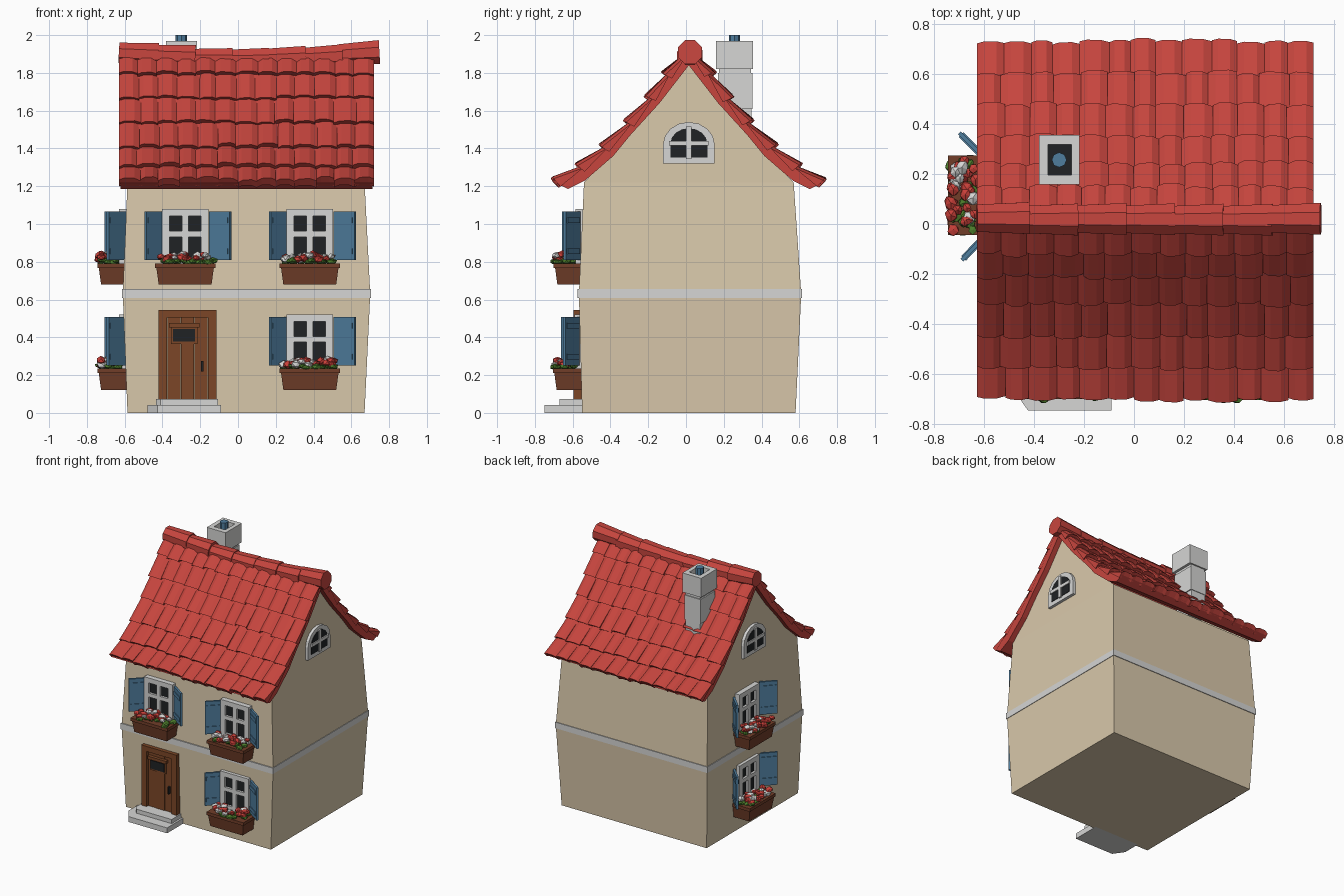
import bpy, bmesh, math, random
from mathutils import Matrix, Vector

if "Cube" in bpy.data.objects:
    bpy.data.objects.remove(bpy.data.objects["Cube"])

random.seed(4)
R = random.uniform


def mat(name, r, g, b):
    m = bpy.data.materials.new(name)
    m.diffuse_color = (r, g, b, 1)
    m.use_nodes = True
    m.node_tree.nodes["Principled BSDF"].inputs["Base Color"].default_value = m.diffuse_color
    return m


CREAM = mat("cream plaster", 0.70, 0.585, 0.41)
RED = mat("roof red", 0.57, 0.06, 0.048)
WHITE = mat("pale grey", 0.67, 0.67, 0.66)
BLUE = mat("shutter blue", 0.078, 0.205, 0.34)
WOOD = mat("door brown", 0.20, 0.062, 0.02)
POT = mat("planter brown", 0.165, 0.048, 0.022)
DARK = mat("dark glass", 0.014, 0.016, 0.018)
GREEN = mat("leaf green", 0.075, 0.21, 0.025)
BLOOM = mat("flower red", 0.58, 0.05, 0.04)


def finish(name, bm, mats, M=Matrix()):
    bmesh.ops.recalc_face_normals(bm, faces=bm.faces)
    me = bpy.data.meshes.new(name)
    bm.to_mesh(me)
    bm.free()
    ob = bpy.data.objects.new(name, me)
    bpy.context.collection.objects.link(ob)
    for m in (mats if isinstance(mats, list) else [mats]):
        me.materials.append(m)
    ob.matrix_world = M
    return ob


def prism(name, outline, a, b, m, M=Matrix(), axis=1):
    """Extrude a 2D outline along an axis between a and b."""
    bm = bmesh.new()
    rings = []
    for t in (a, b):
        ring = []
        for p in outline:
            c = list(p)
            c.insert(axis, t)
            ring.append(bm.verts.new(c))
        rings.append(ring)
    n = len(outline)
    bm.faces.new(rings[0])
    bm.faces.new(rings[1][::-1])
    for i in range(n):
        j = (i + 1) % n
        bm.faces.new((rings[0][i], rings[0][j], rings[1][j], rings[1][i]))
    return finish(name, bm, m, M)


def box(name, lo, hi, m, M=Matrix(), taper=0):
    """Box between corners; taper narrows the foot in x and at the front."""
    bm = bmesh.new()
    bmesh.ops.create_cube(bm, size=1)
    for v in bm.verts:
        s = [c > 0 for c in v.co]
        v.co = [hi[k] if s[k] else lo[k] for k in range(3)]
        if taper and not s[2]:
            v.co.x += -taper if s[0] else taper
            v.co.y += 0 if s[1] else taper
    return finish(name, bm, m, M)


# ---- walls: bulging storeys and gables ----
YC = 0.015
RINGS = [(0.0, -0.585, 0.67, -0.55, 0.58), (0.63, -0.61, 0.70, -0.567, 0.61),
         (1.22, -0.585, 0.67, -0.54, 0.57)]
bm = bmesh.new()
rows = [[bm.verts.new((x, y, z)) for x, y in ((x0, y0), (x1, y0), (x1, y1), (x0, y1))]
        for z, x0, x1, y0, y1 in RINGS]
bm.faces.new(rows[0])
for a, b in zip(rows, rows[1:]):
    for i in range(4):
        j = (i + 1) % 4
        bm.faces.new((a[i], a[j], b[j], b[i]))
GABLE = [(-0.40, 1.375), (-0.31, 1.485), (-0.155, 1.655), (0, 1.86),
         (0.155, 1.655), (0.31, 1.485), (0.40, 1.375)]
for x, p, q in ((-0.585, rows[2][0], rows[2][3]), (0.67, rows[2][1], rows[2][2])):
    bm.faces.new([p] + [bm.verts.new((x, d + YC, z)) for d, z in GABLE] + [q])
finish("house_walls", bm, CREAM)

# ---- band between storeys ----
box("storey_band", (-0.614, -0.574, 0.608), (0.703, 0.614, 0.655), WHITE)

# ---- roof slab ----
TOP = [(0.02, 1.89), (0.11, 1.785), (0.20, 1.66), (0.31, 1.53), (0.44, 1.40),
       (0.57, 1.295), (0.70, 1.215)]
UNDER = [(0, 1.84), (0.155, 1.64), (0.31, 1.47), (0.40, 1.36), (0.55, 1.23), (0.64, 1.185)]
half = TOP + UNDER[::-1]
for s, side in ((-1, "front"), (1, "back")):
    prism(side + "_roof_slab", [(YC + s * d, z) for d, z in [(0, 1.9)] + half],
          -0.622, 0.712, RED, axis=0)

# ---- arched roof tiles, overlapping row by row ----
COLS, X0, X1 = 13, -0.63, 0.72
W = (X1 - X0) / COLS
for s, side in ((-1, "front"), (1, "back")):
    bm = bmesh.new()
    for up, low in zip(TOP, TOP[1:]):
        U, L = Vector((0, YC + s * up[0], up[1])), Vector((0, YC + s * low[0], low[1]))
        d = (L - U).normalized()
        n = Vector((0, -s * d.z * s * s, s * d.y))
        if n.z < 0:
            n.negate()
        edges = [X0 + W * c + (R(-.012, .012) if 0 < c < COLS else 0) for c in range(COLS + 1)]
        for c in range(COLS):
            a, w = edges[c], edges[c + 1] - edges[c]
            lift, slip = R(.016, .028), R(-.004, .014)
            tilt = R(-.008, .008)

            def strip(base, h, k):
                return [bm.verts.new(base + n * (h + g + tilt * k * (f - .5)) + Vector((a + f * w, 0, 0)))
                        for f, g in ((0, 0), (.25, .014), (.72, .014), (1, 0))]
            hi = strip(U - d * .01, -.004, 0)
            lo = strip(L + d * slip, lift, 1)
            ft = strip(L + d * (slip - .01), -.025, 0)
            for p, q in ((hi, lo), (lo, ft)):
                for i in range(3):
                    bm.faces.new((p[i], p[i + 1], q[i + 1], q[i]))
            for i in (0, 3):
                bm.faces.new((hi[i], lo[i], ft[i]))
    finish(side + "_roof_tiles", bm, RED)

# ---- ridge caps, sagging in the middle ----
SEG = 7
for i in range(SEG):
    xa = -0.63 + i * 0.195
    bm = bmesh.new()
    bmesh.ops.create_cone(bm, cap_ends=True, segments=8, radius1=0.059, radius2=0.069,
                          depth=0.21)
    t = (i + .5) / SEG
    z = 1.908 - 0.04 * math.sin(math.pi * t) + R(-.006, .006)
    M = (Matrix.Translation((xa + 0.104, 0.02 + R(-.004, .004), z))
         @ Matrix.Rotation(math.pi / 2 + 0.06 * math.cos(math.pi * t), 4, 'Y')
         @ Matrix.Rotation(math.pi / 8, 4, 'Z'))
    finish("ridge_cap", bm, RED, M)

# ---- chimney with hollow top and flue ----
box("chimney_base", (-0.365, 0.18, 1.42), (-0.24, 0.347, 1.61), WHITE)
box("chimney_middle", (-0.372, 0.17, 1.61), (-0.232, 0.352, 1.80), WHITE)
box("chimney_neck", (-0.362, 0.175, 1.80), (-0.238, 0.345, 1.83), WHITE)
for x0, x1, y0, y1 in ((-.38, -.345, .158, .356), (-.25, -.218, .158, .356),
                       (-.345, -.25, .158, .197), (-.345, -.25, .318, .356)):
    box("chimney_rim", (x0, y0, 1.82), (x1, y1, 1.97), WHITE)
box("chimney_hole", (-.345, .197, 1.88), (-.25, .318, 1.889), DARK)
bm = bmesh.new()
bmesh.ops.create_cone(bm, cap_ends=True, segments=8, radius1=.03, radius2=.03, depth=.13)
finish("flue_pipe", bm, BLUE, Matrix.Translation((-.30, .257, 1.935)))


# ---- windows with shutters and planters; local -y points out of the wall ----
def shutter(M, hinge, tip):
    h, t = Vector((*hinge, 0)), Vector((*tip, 0))
    d = t - h
    S = M @ Matrix.Translation(h) @ Matrix.Rotation(math.atan2(d.y, d.x), 4, 'Z')
    n = d.length
    box("shutter_board", (0, -.008, .03), (n, .008, .285), BLUE, S)
    for z in (.06, .225):
        box("shutter_batten", (.01, -.013, z), (n - .01, .013, z + .03), BLUE, S)


def flowers(M):
    bm = bmesh.new()
    for i in range(46):
        k = 1 if i < 18 else random.choice((0, 0, 2))
        r = R(.018, .03)
        if k == 1:      # leaves spill low around the rim
            c = (R(-.15, .15), R(-.14, -.03), R(.015, .03))
        else:           # blooms heap above them
            c = (R(-.14, .14), R(-.135, -.03), R(.03, .058))
        geo = bmesh.ops.create_icosphere(bm, subdivisions=1, radius=r)
        sc = Vector((1.1, 1, .6 if k == 1 else .8))
        for v in geo["verts"]:
            v.co = v.co * sc * R(.8, 1.15) + Vector(c)
        for f in {f for v in geo["verts"] for f in v.link_faces}:
            f.material_index = k
    finish("flowers", bm, [BLOOM, GREEN, WHITE], M)


def window(M, left, right):
    box("window_glass", (-.11, -.012, .02), (.11, .01, .28), DARK, M)
    for x0, x1, z0, z1 in ((-.123, -.083, 0, .30), (.083, .123, 0, .30), (-.083, .083, .262, .30),
                           (-.083, .083, 0, .045), (-.017, .017, .045, .262),
                           (-.083, .083, .152, .182)):
        box("window_frame", (x0, -.03, z0), (x1, .02, z1), WHITE, M)
    shutter(M, *left)
    shutter(M, *right)
    box("planter", (-.155, -.14, -.10), (.155, 0.01, .01), POT, M, taper=.015)
    box("planter_rim", (-.16, -.145, -.012), (.16, 0.01, .012), POT, M)
    flowers(M)


FRONT = (((-.122, -.01), (-.21, -.095)), ((.13, -.01), (.24, -.085)))
SIDE = (((-.15, 0), (-.25, -.10)), ((.165, 0), (.26, -.09)))
for x, y, z in ((-.28, -.556, .78), (.38, -.556, .78), (.38, -.560, .222)):
    window(Matrix.Translation((x, y, z)), *FRONT)
for z in (.78, .222):
    window(Matrix.Translation((-.60, .115, z)) @ Matrix.Rotation(-math.pi / 2, 4, 'Z'), *SIDE)


# ---- arched attic windows in both gables ----
def arch(w, z0, z1, r):
    return [(-w, z0), (w, z0)] + [(w * math.cos(a * math.pi / 8), z1 + r * math.sin(a * math.pi / 8))
                                  for a in range(9)]


for x, ang in ((.67, math.pi / 2), (-.585, -math.pi / 2)):
    M = Matrix.Translation((x, YC, 0)) @ Matrix.Rotation(ang, 4, 'Z')
    prism("attic_frame", arch(.137, 1.32, 1.42, .12), .02, -.022, WHITE, M)
    prism("attic_glass", arch(.098, 1.352, 1.425, .082), -.02, -.026, DARK, M)
    box("attic_post", (-.014, -.034, 1.345), (.014, 0, 1.515), WHITE, M)
    box("attic_bar", (-.105, -.034, 1.415), (.105, 0, 1.44), WHITE, M)

# ---- door ----
for x0, x1, z0, z1 in ((-.42, -.375, .07, .545), (-.16, -.115, .07, .545), (-.375, -.16, .505, .545)):
    box("door_frame", (x0, -.595, z0), (x1, -.54, z1), WOOD)
for i in range(3):
    x = -.375 + i * .0717
    box("door_plank", (x + .002, -.574 - .003 * (i % 2), .07), (x + .0697, -.54, .505), WOOD)
box("door_window_frame", (-.355, -.583, .365), (-.215, -.56, .455), WOOD)
box("door_window", (-.343, -.589, .378), (-.228, -.582, .443), DARK)
box("door_window_hood", (-.365, -.60, .452), (-.205, -.56, .475), WOOD)
box("door_handle", (-.195, -.595, .22), (-.183, -.57, .275), DARK)

# ---- doorstep with chamfered left corner ----
prism("lower_step", [(-.48, -.53), (-.48, -.67), (-.425, -.748), (-.09, -.748), (-.09, -.53)],
      0, .042, WHITE, axis=2)
prism("upper_step", [(-.435, -.53), (-.435, -.64), (-.41, -.67), (-.105, -.67), (-.105, -.53)],
      .042, .074, WHITE, axis=2)
